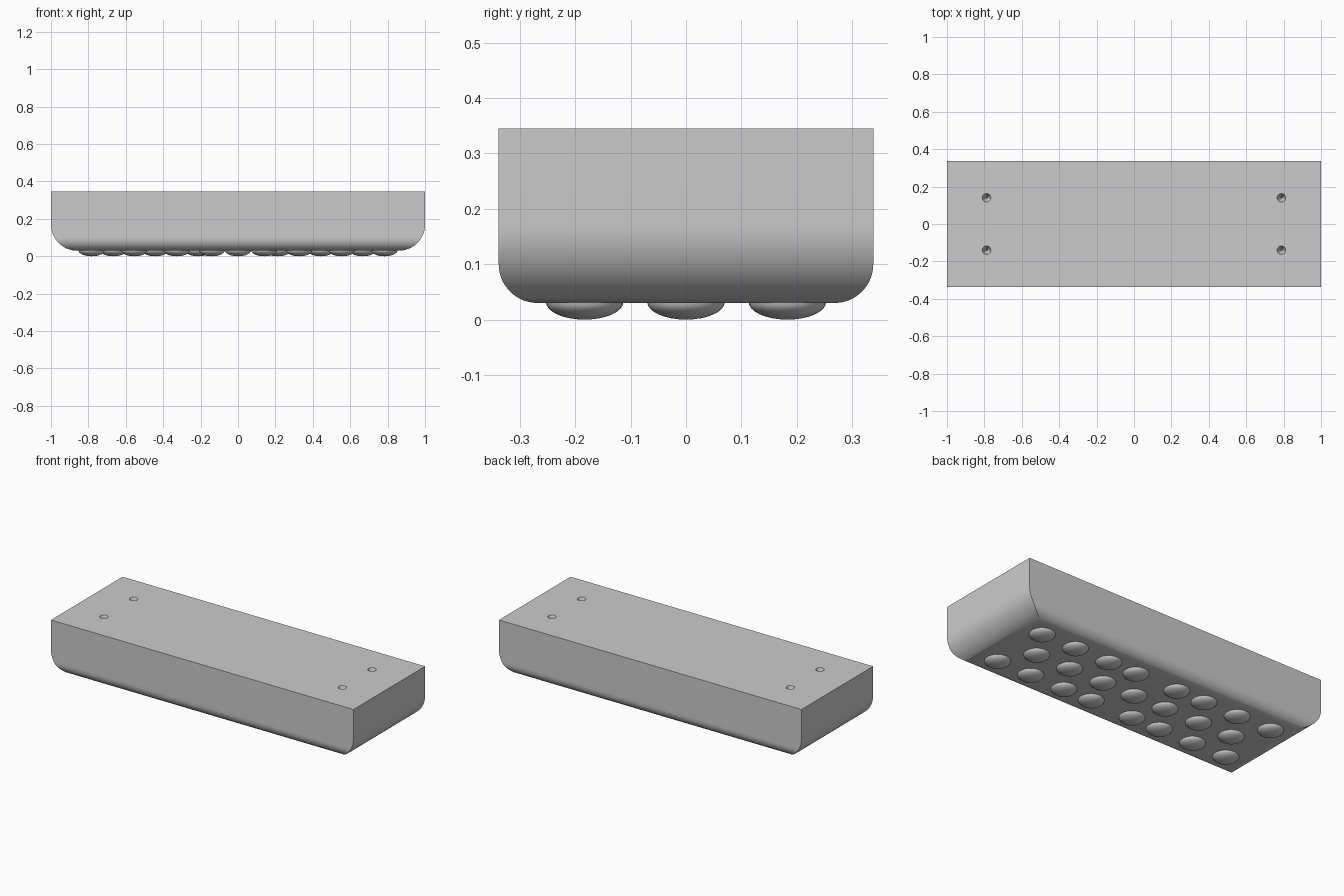
import bpy, bmesh, math
from mathutils import Matrix, Vector

if "Cube" in bpy.data.objects:
    bpy.data.objects.remove(bpy.data.objects["Cube"])

grey = bpy.data.materials.new("plain_grey")
grey.use_nodes = True
colour = (0.6, 0.6, 0.6, 1)
grey.diffuse_color = colour
grey.node_tree.nodes["Principled BSDF"].inputs["Base Color"].default_value = colour

HALF_X, HALF_Y, BASE, TOP = 1.0, 0.338, 0.03, 0.345
ROUND_X, ROUND_Y = 0.14, 0.07


def add_object(name, bm):
    mesh = bpy.data.meshes.new(name)
    bmesh.ops.recalc_face_normals(bm, faces=bm.faces)
    bm.to_mesh(mesh)
    bm.free()
    mesh.materials.append(grey)
    obj = bpy.data.objects.new(name, mesh)
    bpy.context.collection.objects.link(obj)
    return obj


def make_active(obj):
    bpy.ops.object.select_all(action='DESELECT')
    obj.select_set(True)
    bpy.context.view_layer.objects.active = obj


def inset(height, radius):
    """How far a rounded lower edge pulls in at a height above the base."""
    drop = max(radius - height, 0)
    return radius - math.sqrt(radius ** 2 - drop ** 2)


# Body: stacked rectangles, rounded below with mitred corners
bm = bmesh.new()
STEPS = 18
levels = [ROUND_X * (1 - math.cos(math.pi / 2 * i / STEPS)) for i in range(STEPS + 1)]
levels.append(TOP - BASE)
rings = []
for h in levels:
    x, y = HALF_X - inset(h, ROUND_X), HALF_Y - inset(h, ROUND_Y)
    rings.append([bm.verts.new((sx * x, sy * y, BASE + h))
                  for sx, sy in ((-1, -1), (1, -1), (1, 1), (-1, 1))])
for low, high in zip(rings, rings[1:]):
    for i in range(4):
        j = (i + 1) % 4
        bm.faces.new((low[i], low[j], high[j], high[i]))
bm.faces.new(rings[0][::-1])
bm.faces.new(rings[-1])
body = add_object("body", bm)

# Four tapered screw holes in the top
bm = bmesh.new()
for sx in (-1, 1):
    for sy in (-1, 1):
        bmesh.ops.create_cone(bm, cap_ends=True, segments=12, radius1=0.003, radius2=0.027,
                              depth=0.07,
                              matrix=Matrix.Translation((sx * 0.788, sy * 0.14, TOP - 0.025)))
cutter = add_object("hole_cutter", bm)
cutter.hide_render = True
cut = body.modifiers.new("screw_holes", 'BOOLEAN')
cut.operation = 'DIFFERENCE'
cut.solver = 'EXACT'
cut.object = cutter
make_active(body)
bpy.ops.object.modifier_apply(modifier=cut.name)
bpy.data.objects.remove(cutter)
bpy.ops.object.shade_smooth_by_angle(angle=math.radians(30))

# Shallow domes under the body, in three staggered rows
bm = bmesh.new()
bmesh.ops.create_uvsphere(bm, u_segments=32, v_segments=16, radius=1)
bmesh.ops.delete(bm, geom=[v for v in bm.verts if v.co.z > 0.01], context='VERTS')
bmesh.ops.scale(bm, vec=Vector((0.07, 0.07, 0.032)), verts=bm.verts)
for f in bm.faces:
    f.smooth = True
first = add_object("dome", bm)
# Normals of the open bowl must face down
if first.data.polygons[0].normal.z > 0:
    first.data.flip_normals()

outer = [s * x for x in (0.14, 0.327, 0.555, 0.783) for s in (-1, 1)]
middle = [0] + [s * x for x in (0.213, 0.442, 0.667) for s in (-1, 1)]
spots = [(x, y) for y, row in ((-0.183, outer), (0, middle), (0.183, outer)) for x in row]
for n, (x, y) in enumerate(spots):
    dome = first if n == 0 else first.copy()
    if n:
        bpy.context.collection.objects.link(dome)
    dome.location = (x, y, 0.032)
    dome.name = f"dome_{n + 1}"
